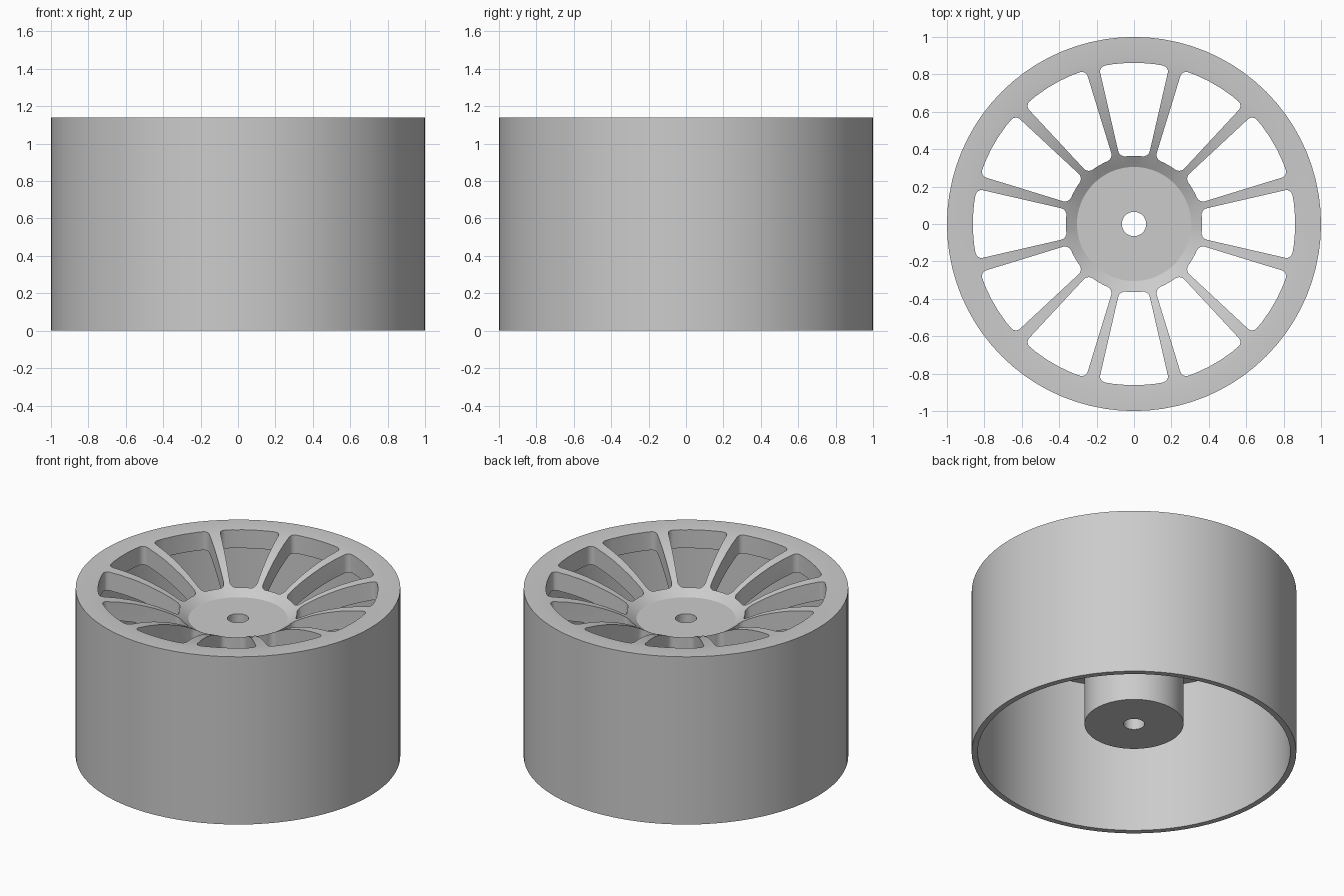
import bpy, bmesh
from math import radians, asin, cos, sin, pi

if "Cube" in bpy.data.objects:
    bpy.data.objects.remove(bpy.data.objects["Cube"])

SIDES, SPOKES = 80, 12


def make_object(name, bm):
    bmesh.ops.recalc_face_normals(bm, faces=bm.faces)
    mesh = bpy.data.meshes.new(name)
    bm.to_mesh(mesh)
    bm.free()
    obj = bpy.data.objects.new(name, mesh)
    bpy.context.collection.objects.link(obj)
    return obj


def lathe(name, profile):
    bm = bmesh.new()
    vs = [bm.verts.new((r, 0, z)) for r, z in profile]
    edges = [bm.edges.new((vs[i], vs[(i + 1) % len(vs)])) for i in range(len(vs))]
    bmesh.ops.spin(bm, geom=vs + edges, cent=(0, 0, 0), axis=(0, 0, 1),
                   angle=2 * pi, steps=SIDES, use_merge=True)
    bmesh.ops.remove_doubles(bm, verts=bm.verts, dist=1e-5)
    return make_object(name, bm)


# Wheel body: dished face, thin barrel wall, long hub with a bore
dish = [(0.305, 0.936), (0.365, 0.976), (0.43, 1.012), (0.5, 1.045),
        (0.58, 1.075), (0.66, 1.1), (0.75, 1.12), (0.83, 1.132), (0.9, 1.14)]
under = [(r, z - 0.125) for r, z in reversed(dish)]
profile = ([(0.065, 0.936)] + dish + [(1, 1.14), (1, 0), (0.963, 0), (0.963, 1.015)]
           + under + [(0.305, 0.2), (0.065, 0.2)])
wheel = lathe("wheel_rim", profile)

# Window cutters: rounded wedges between tapered spokes
R_IN, R_OUT = 0.365, 0.862
bm = bmesh.new()
half_in = radians(15) - asin(0.018 / R_IN)
half_out = radians(15) - asin(0.036 / R_OUT)
corners = []
for k in range(SPOKES):
    mid = k * 2 * pi / SPOKES
    n_in, n_out = 3, 5
    pts = [(R_OUT, mid - half_out + 2 * half_out * i / n_out) for i in range(n_out + 1)]
    pts += [(R_IN, mid + half_in - 2 * half_in * i / n_in) for i in range(n_in + 1)]
    low, top = [[bm.verts.new((r * cos(a), r * sin(a), z)) for r, a in pts]
                for z in (0.6, 1.4)]
    bm.faces.new(low[::-1])
    bm.faces.new(top)
    n = len(pts)
    for i in range(n):
        j = (i + 1) % n
        bm.faces.new((low[i], low[j], top[j], top[i]))
    for i in (0, n_out, n_out + 1, n - 1):
        corners.append(bm.edges.get((low[i], top[i])))
bmesh.ops.bevel(bm, geom=corners, offset=0.034, offset_type='OFFSET', segments=4,
                profile=0.5, affect='EDGES', clamp_overlap=True)
cutter = make_object("window_cutter", bm)
cutter.hide_render = True

# Cut the windows
mod = wheel.modifiers.new("windows", 'BOOLEAN')
mod.operation = 'DIFFERENCE'
mod.solver = 'EXACT'
mod.object = cutter
bpy.context.view_layer.objects.active = wheel
wheel.select_set(True)
bpy.ops.object.modifier_apply(modifier="windows")
bpy.data.objects.remove(cutter)
bpy.ops.object.shade_smooth_by_angle(angle=radians(30))
